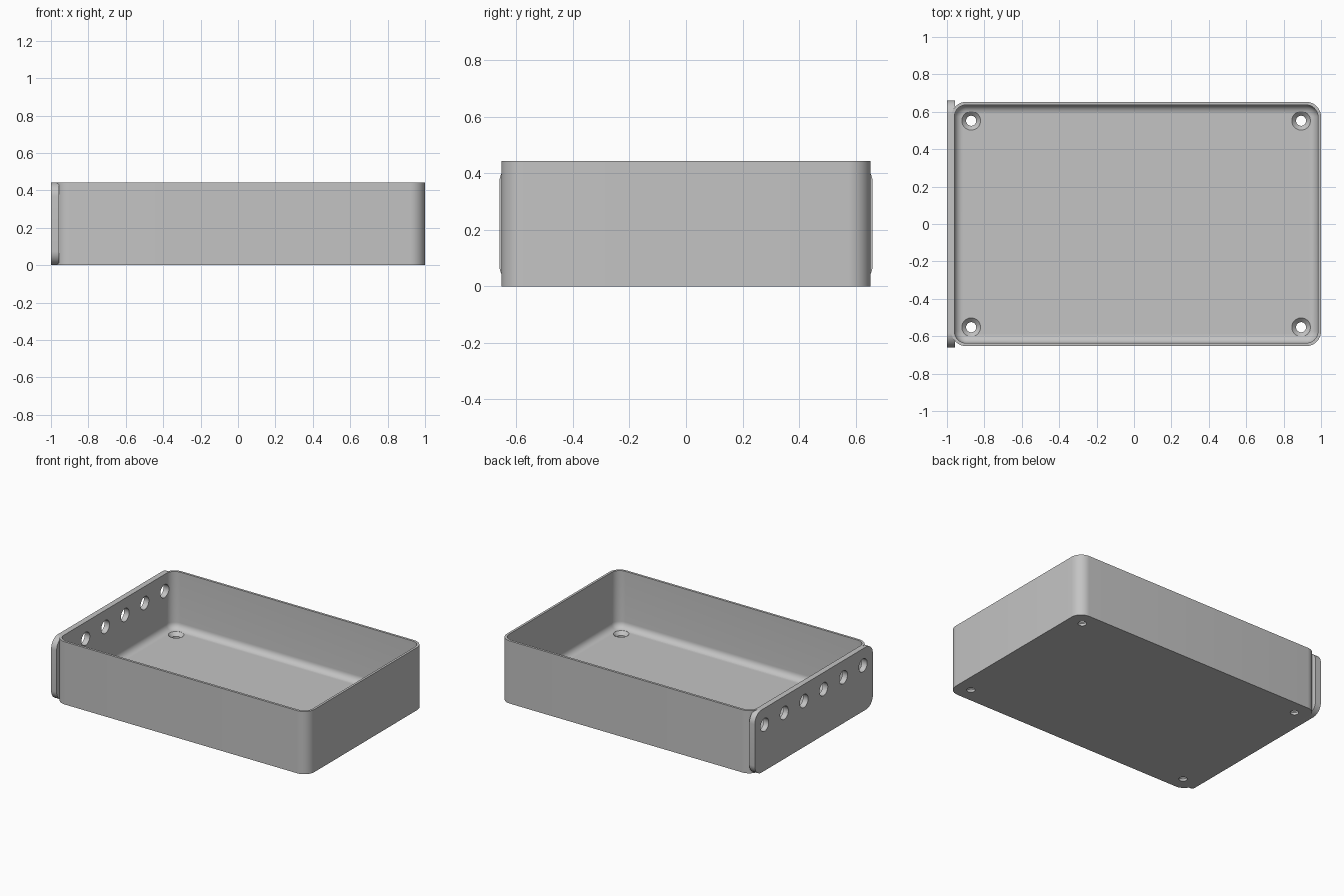
import bpy, bmesh
from math import sin, cos, pi, radians
from mathutils import Matrix, Vector

if "Cube" in bpy.data.objects:
    bpy.data.objects.remove(bpy.data.objects["Cube"])

# Main dimensions
HEIGHT, WALL, FLOOR = 0.443, 0.0165, 0.04
X0, X1, Y = -0.977, 1.0, 0.653
CORNER, FILLET = 0.08, 0.045
CX, HX = (X0 + X1) / 2, (X1 - X0) / 2

grey = bpy.data.materials.new("plain grey")
grey.diffuse_color = (0.55, 0.55, 0.55, 1)
grey.use_nodes = True
grey.node_tree.nodes["Principled BSDF"].inputs["Base Color"].default_value = (0.55, 0.55, 0.55, 1)


def rounded_rect(hx, hy, r, steps=10):
    """Counter-clockwise outline of a rounded rectangle about the origin."""
    pts = []
    for k, (sx, sy) in enumerate([(1, 1), (-1, 1), (-1, -1), (1, -1)]):
        for i in range(steps + 1):
            a = (k + i / steps) * pi / 2
            pts.append((sx * (hx - r) + r * cos(a), sy * (hy - r) + r * sin(a)))
    return pts


def circle(r, n=40):
    return [(r * cos(2 * pi * i / n), r * sin(2 * pi * i / n)) for i in range(n)]


def loft(name, layers, matrix=Matrix(), helper=True):
    """Closed solid through a stack of (outline, height) layers."""
    bm = bmesh.new()
    rings = [[bm.verts.new(matrix @ Vector((x, y, z))) for x, y in pts] for pts, z in layers]
    n = len(rings[0])
    for low, high in zip(rings, rings[1:]):
        for i in range(n):
            j = (i + 1) % n
            bm.faces.new((low[i], low[j], high[j], high[i]))
    bm.faces.new(rings[0][::-1])
    bm.faces.new(rings[-1])
    bmesh.ops.recalc_face_normals(bm, faces=bm.faces)
    mesh = bpy.data.meshes.new(name)
    bm.to_mesh(mesh)
    bm.free()
    mesh.materials.append(grey)
    ob = bpy.data.objects.new(name, mesh)
    bpy.context.collection.objects.link(ob)
    ob.hide_render = helper
    return ob


# Tray body
outline = rounded_rect(HX, Y, CORNER)
tray = loft("tray", [(outline, 0), (outline, HEIGHT)],
            Matrix.Translation((CX, 0, 0)), helper=False)

# End plate, its outline lying in the YZ plane
TO_X = Matrix(((0, 0, 1, 0), (1, 0, 0, 0), (0, 1, 0, 0), (0, 0, 0, 1)))
plate_outline = rounded_rect(0.66, HEIGHT / 2, 0.075)
plate = loft("end_plate", [(plate_outline, -1.0), (plate_outline, -0.957)],
             Matrix.Translation((0, 0, HEIGHT / 2)) @ TO_X)

# Cavity with a filleted floor edge
layers = []
for i in range(9):
    a = i / 8 * pi / 2
    inset = WALL + FILLET * (1 - sin(a))
    layers.append((rounded_rect(HX - inset, Y - inset, CORNER - inset),
                   FLOOR + FILLET * (1 - cos(a))))
layers.append((layers[-1][0], HEIGHT + 0.1))
cavity = loft("cavity_cutter", layers, Matrix.Translation((CX, 0, 0)))

# Row of round holes through the end plate
cutters = [cavity]
for i in range(6):
    cutters.append(loft("cable_hole_cutter", [(circle(0.046), -1.1), (circle(0.046), -0.9)],
                        Matrix.Translation((0, -0.55 + 0.22 * i, 0.325)) @ TO_X))

# Countersunk screw holes in the floor
for sx in (-1, 1):
    for sy in (-1, 1):
        cutters.append(loft("screw_hole_cutter",
                            [(circle(0.027), -0.1), (circle(0.027), FLOOR - 0.023),
                             (circle(0.05), FLOOR), (circle(0.05), FLOOR + 0.03)],
                            Matrix.Translation((CX + sx * 0.882, sy * 0.552, 0))))

# Combine, then bake the result into the tray
for op, part in [("UNION", plate)] + [("DIFFERENCE", c) for c in cutters]:
    mod = tray.modifiers.new(part.name, "BOOLEAN")
    mod.operation, mod.solver, mod.object = op, "EXACT", part
bpy.context.view_layer.update()
baked = bpy.data.meshes.new_from_object(tray.evaluated_get(bpy.context.evaluated_depsgraph_get()))
tray.modifiers.clear()
tray.data = baked
for helper in [plate] + cutters:
    bpy.data.objects.remove(helper)

baked.materials.clear()
baked.materials.append(grey)
for face in baked.polygons:
    face.material_index = 0

bpy.ops.object.select_all(action="DESELECT")
tray.select_set(True)
bpy.context.view_layer.objects.active = tray
bpy.ops.object.shade_smooth_by_angle(angle=radians(30))
